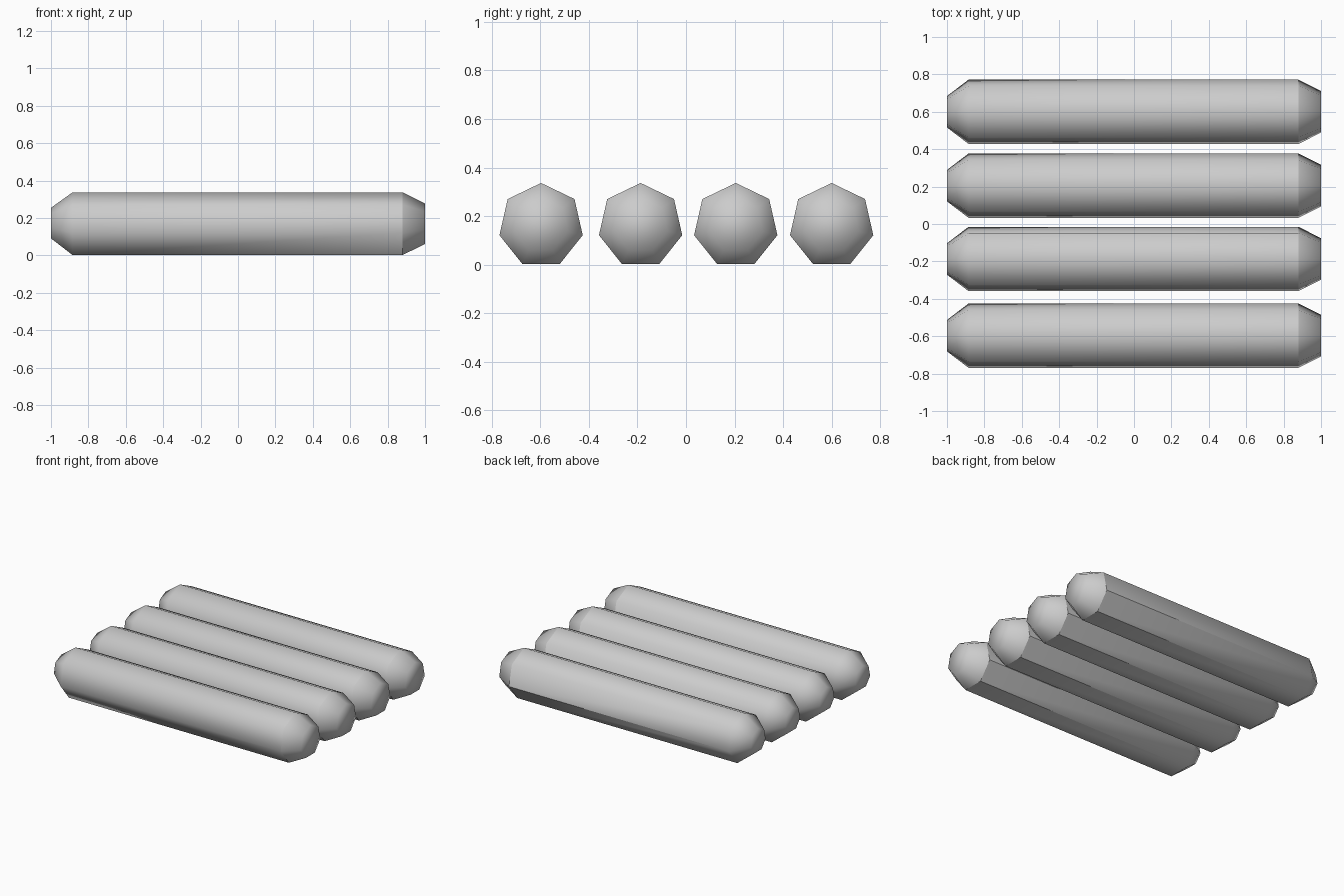
import bpy, bmesh
from math import sin, cos, pi

if "Cube" in bpy.data.objects:
    bpy.data.objects.remove(bpy.data.objects["Cube"])

SIDES = 7
# (x, radius, centre height) of the rings along one rod
RINGS = [(-1.0, 0.086, 0.168), (-0.885, 0.176, 0.1605),
         (0.88, 0.176, 0.1605), (1.0, 0.114, 0.163)]


def make_rod(name, y0):
    """Seven-sided rod with tapered ends, point up and flat side down."""
    bm = bmesh.new()
    rings = []
    for x, r, zc in RINGS:
        ring = []
        for k in range(SIDES):
            a = 2 * pi * k / SIDES
            ring.append(bm.verts.new((x, r * sin(a), zc + r * cos(a))))
        rings.append(ring)
    # Sides
    for a, b in zip(rings, rings[1:]):
        for k in range(SIDES):
            n = (k + 1) % SIDES
            bm.faces.new((a[k], a[n], b[n], b[k]))
    # End caps
    bm.faces.new(rings[0])
    bm.faces.new(rings[-1])
    bmesh.ops.recalc_face_normals(bm, faces=bm.faces)
    for f in bm.faces:
        f.smooth = True
    # Creases: underside and back edges, and the right shoulder
    for k in (2, 3, 4):
        bm.edges.get((rings[1][k], rings[2][k])).smooth = False
    for k in range(SIDES):
        bm.edges.get((rings[2][k], rings[2][(k + 1) % SIDES])).smooth = False
    mesh = bpy.data.meshes.new(name)
    bm.to_mesh(mesh)
    bm.free()
    obj = bpy.data.objects.new(name, mesh)
    obj.location.y = y0
    bpy.context.collection.objects.link(obj)
    return obj


# Row of four rods
for i, y in enumerate((-0.597, -0.187, 0.205, 0.60)):
    make_rod(f"rod_{i + 1}", y)
